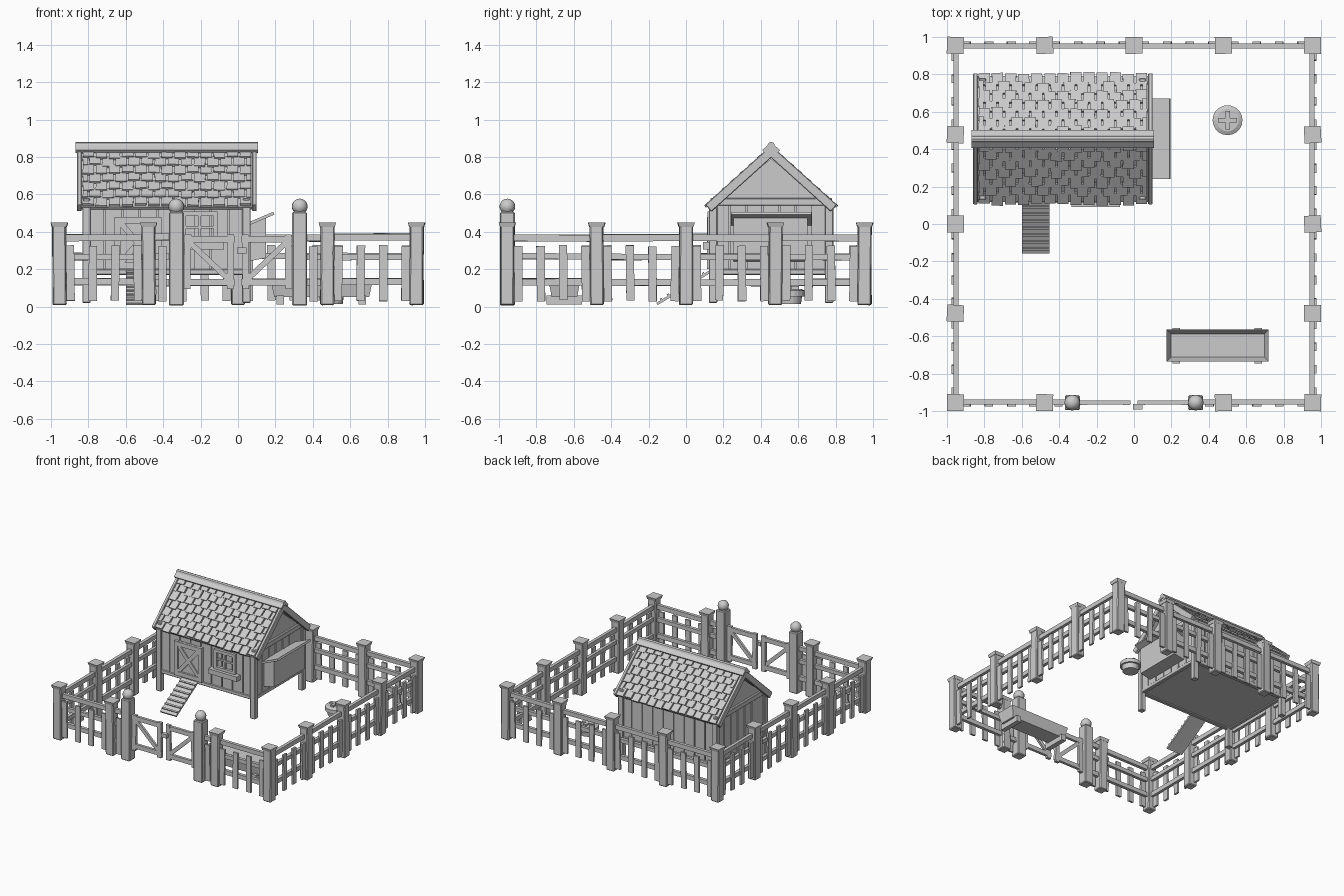
import bpy, bmesh, math, random
from mathutils import Matrix, Vector, Euler

if "Cube" in bpy.data.objects:
    bpy.data.objects.remove(bpy.data.objects["Cube"])

random.seed(4)
I = Matrix.Identity(4)


def box(bm, c, s, rot=(0, 0, 0), M=I):
    m = M @ Matrix.Translation(c) @ Euler(rot).to_matrix().to_4x4() @ Matrix.Diagonal((*s, 1))
    return bmesh.ops.create_cube(bm, size=1, matrix=m)["verts"]


def span(bm, lo, hi):
    lo, hi = Vector(lo), Vector(hi)
    return box(bm, (lo + hi) / 2, hi - lo)


def beam(bm, a, b, w, d):
    # bar between two points lying in an xz plane
    a, b = Vector(a), Vector(b)
    v = b - a
    box(bm, (a + b) / 2, (v.length, d, w), (0, -math.atan2(v.z, v.x), 0))


def finish(bm, name, bevel=0):
    bmesh.ops.recalc_face_normals(bm, faces=bm.faces)
    me = bpy.data.meshes.new(name)
    bm.to_mesh(me)
    bm.free()
    ob = bpy.data.objects.new(name, me)
    bpy.context.collection.objects.link(ob)
    if bevel:
        mod = ob.modifiers.new("bevel", "BEVEL")
        mod.width, mod.segments = bevel, 1
    return ob


def jit(a):
    return random.uniform(-a, a)


# fence: one side is laid out along x at y = -E, then turned for each side
E, STEP = 0.955, 0.4775
posts, caps, rails, pickets = (bmesh.new() for _ in range(4))


def post(x, M):
    tilt = (jit(.01), jit(.01), jit(.06))
    box(posts, (x, -E, .22), (.072, .072, .425), tilt, M)
    for v in box(caps, (x, -E, .437), (.09, .09, .024), tilt, M)[:]:
        if (M.inverted() @ v.co).z < .437:
            v.co = M @ (Vector((x, -E, v.co.z)) + ((M.inverted() @ v.co) - Vector((x, -E, v.co.z))) * .85)


def bay(x0, x1, n, M):
    mid, ln = (x0 + x1) / 2, x1 - x0
    for z, h in ((.37, .036), (.267, .032), (.13, .036)):
        box(rails, (mid, -E + .003, z + jit(.004)), (ln, .026, h), (jit(.03), jit(.008), 0), M)
    for i in range(n):
        x = mid + (i - (n - 1) / 2) * .12
        box(pickets, (x, -E - .012, .178 + jit(.004)), (.044, .016, .295), (0, jit(.02), 0), M)


for k in range(4):
    M = Matrix.Rotation(k * math.pi / 2, 4, 'Z')
    xs = [-E + STEP * i for i in range(5)]
    for i in range(4):
        if k == 0 and i == 2:
            post(xs[i + 1], M)
        if k or i != 2:
            if not (k == 0 and i == 1):
                post(xs[i], M)
    for i in range(4):
        if k or i in (0, 3):
            bay(xs[i], xs[i + 1], 4, M)
    if k == 0:
        post(xs[1], M)
        bay(xs[1], -.33, 1, M)
        bay(.33, xs[3], 1, M)
finish(posts, "fence_posts", .006)
finish(caps, "fence_post_caps")
finish(rails, "fence_rails")
finish(pickets, "fence_pickets")

# gate posts with ball tops, and the two braced gate leaves
gp, balls, gate = bmesh.new(), bmesh.new(), bmesh.new()
for s in (-1, 1):
    box(gp, (s * .33, -E, .255), (.08, .08, .5))
    box(gp, (s * .33, -E, .5), (.062, .062, .03))
    bmesh.ops.create_uvsphere(balls, u_segments=16, v_segments=10, radius=.042,
                              matrix=Matrix.Translation((s * .33, -E, .535)))
    for x in (.27, .04):
        box(gate, (s * x, -E, .24), (.036, .024, .29), (0, jit(.02), 0))
    for z in (.36, .13):
        box(gate, (s * .155, -E, z), (.27, .022, .036))
    beam(gate, (s * .255, -E, .34), (s * .055, -E, .15), .03, .018)
box(gate, (.02, -E - .022, .3), (.05, .03, .03))
finish(gp, "gate_posts", .006)
b = finish(balls, "gate_post_balls")
for p in b.data.polygons:
    p.use_smooth = True
finish(gate, "gate_leaves")

# coop shell: house profile extruded along x
X0, X1, Y0, Y1, YC = -.81, .045, .145, .765, .455
bm = bmesh.new()
prof = [(Y0, .18), (Y1, .18), (Y1, .54), (YC, .79), (Y0, .54)]
f = bm.faces.new([bm.verts.new((X0, y, z)) for y, z in prof])
ext = bmesh.ops.extrude_face_region(bm, geom=[f])["geom"]
bmesh.ops.translate(bm, vec=(X1 - X0, 0, 0), verts=[g for g in ext if isinstance(g, bmesh.types.BMVert)])
finish(bm, "coop_shell")

# wall boards, corner legs, sills and gable beams
bm = bmesh.new()
n = 9
w = (X1 - X0) / n
for i in range(n):
    for y in (Y0, Y1):
        box(bm, (X0 + w * (i + .5), y, .365), (w - .008, .018 + jit(.004), .36))
n = 7
w = (Y1 - Y0) / n
for i in range(n):
    for x in (X0, X1):
        box(bm, (x, Y0 + w * (i + .5), .365), (.018 + jit(.004), w - .008, .36))
finish(bm, "coop_wall_boards")
bm = bmesh.new()
for x in (X0, X1):
    for y in (Y0, Y1):
        box(bm, (x, y, .285), (.045, .045, .53))
    box(bm, (x, YC, .56), (.035, Y1 - Y0 + .03, .04))
    box(bm, (x, YC, .185), (.03, Y1 - Y0, .03))
for y in (Y0, Y1):
    box(bm, ((X0 + X1) / 2, y, .185), (X1 - X0, .03, .03))
finish(bm, "coop_frame", .004)

# roof: deck, shingles, barge boards and ridge cap
A, L, RX0, RX1, RZ = math.radians(42), .465, -.86, .1, .855
deck, sh, barge, ridge = (bmesh.new() for _ in range(4))
RL, mx = RX1 - RX0, (RX0 + RX1) / 2
for s in (-1, 1):
    # local frame: y runs down the slope, z is the outward normal
    S = Matrix.Translation((0, YC, RZ)) @ Matrix.Diagonal((1, s, 1, 1)) @ Matrix.Rotation(-A, 4, 'X')
    box(deck, (mx, L / 2, -.024), (RL - .03, L, .02), M=S)
    rows, cols = 7, 13
    dw, dl = (RL - .05) / cols, (L - .02) / rows
    for r in range(rows):
        for c in range(cols + r % 2):
            a = max(0, c - .5 * (r % 2)) * dw
            e = min(cols, c + 1 - .5 * (r % 2)) * dw
            ln = dl + .012 + jit(.009)
            box(sh, (RX0 + .025 + (a + e) / 2, .012 + r * dl + ln / 2, -.005 + jit(.002)),
                (e - a - .01, ln, .014), (.1, 0, jit(.03)), S)
    for x in (RX0 + .012, RX1 - .012):
        box(barge, (x, L / 2, -.02), (.024, L + .01, .05), M=S)
    box(ridge, (mx, .02, .008), (RL + .015, .055, .02), M=S)
finish(deck, "roof_deck")
finish(sh, "roof_shingles")
finish(barge, "roof_barge_boards", .004)
bmesh.ops.create_cone(ridge, cap_ends=True, segments=8, radius1=.02, radius2=.02, depth=RL + .015,
                      matrix=Matrix.Translation((mx, YC, RZ + .006)) @ Matrix.Rotation(math.pi / 2, 4, 'Y'))
finish(ridge, "roof_ridge_cap")

# braced door
bm = bmesh.new()
dx0, dx1, dz0, dz1, yf = -.66, -.41, .2, .48, Y0 - .018
span(bm, (dx0, yf, dz0), (dx1, Y0, dz1))
for x in (dx0 + .015, dx1 - .015):
    box(bm, (x, yf - .006, (dz0 + dz1) / 2), (.032, .02, dz1 - dz0))
for z in (dz0 + .018, dz1 - .018):
    box(bm, ((dx0 + dx1) / 2, yf - .006, z), (dx1 - dx0, .02, .034))
beam(bm, (dx0 + .03, yf - .004, dz0 + .03), (dx1 - .03, yf - .004, dz1 - .03), .03, .014)
beam(bm, (dx0 + .03, yf - .004, dz1 - .03), (dx1 - .03, yf - .004, dz0 + .03), .03, .012)
finish(bm, "coop_door")

# window with glazing bars and sill box
bm = bmesh.new()
wx, wz = -.205, .425
for s in (-1, 1):
    box(bm, (wx + s * .085, Y0 - .015, wz), (.024, .03, .16))
    box(bm, (wx, Y0 - .015, wz + s * .07), (.19, .03, .024))
box(bm, (wx, Y0 - .012, wz), (.014, .02, .14))
box(bm, (wx, Y0 - .012, wz), (.17, .02, .014))
box(bm, (wx, Y0 - .03, .325), (.26, .05, .04))
finish(bm, "coop_window")

# ramp with cleats
bm = bmesh.new()
a, e = Vector((-.525, -.155, .014)), Vector((-.525, .125, .185))
v = e - a
R = Matrix.Translation((a + e) / 2) @ Matrix.Rotation(math.atan2(v.z, v.y), 4, 'X')
box(bm, (0, 0, 0), (.145, v.length, .014), M=R)
for i in range(7):
    box(bm, (0, (i - 3) * .044, .01), (.145, .012, .012), M=R)
finish(bm, "ramp")

# nest box with raised lid
bm = bmesh.new()
for q in span(bm, (X1, .255, .24), (.15, .65, .45)):
    if q.co.x > .1:
        q.co.z += .025 if q.co.z > .3 else .02
finish(bm, "nest_box")
bm = bmesh.new()
box(bm, (.118, .455, .468), (.16, .43, .016), (0, -.4, 0))
finish(bm, "nest_box_lid")

# feeding trough on two feet
bm = bmesh.new()
for q in span(bm, (.175, -.735, .05), (.72, -.565, .14)):
    if q.co.z < .1:
        q.co.x = .4475 + (q.co.x - .4475) * .93
        q.co.y = -.65 + (q.co.y + .65) * .8
bm.faces.ensure_lookup_table()
bm.normal_update()
top = max(bm.faces, key=lambda f: f.calc_center_median().z)
bmesh.ops.inset_region(bm, faces=[top], thickness=.032)
bmesh.ops.translate(bm, vec=(0, 0, -.06), verts=top.verts)
finish(bm, "trough")
bm = bmesh.new()
for x in (.225, .665):
    box(bm, (x, -.65, .035), (.04, .19, .05))
finish(bm, "trough_feet")

# round drinker with a cross handle on top
bm = bmesh.new()
for r1, r2, z0, z1 in ((.06, .066, .015, .06), (.08, .08, .055, .085), (.08, .06, .085, .095)):
    bmesh.ops.create_cone(bm, cap_ends=True, segments=20, radius1=r1, radius2=r2, depth=z1 - z0,
                          matrix=Matrix.Translation((.5, .555, (z0 + z1) / 2)))
for sx, sy in ((.1, .024), (.024, .1)):
    box(bm, (.5, .555, .1), (sx, sy, .018))
finish(bm, "drinker")
